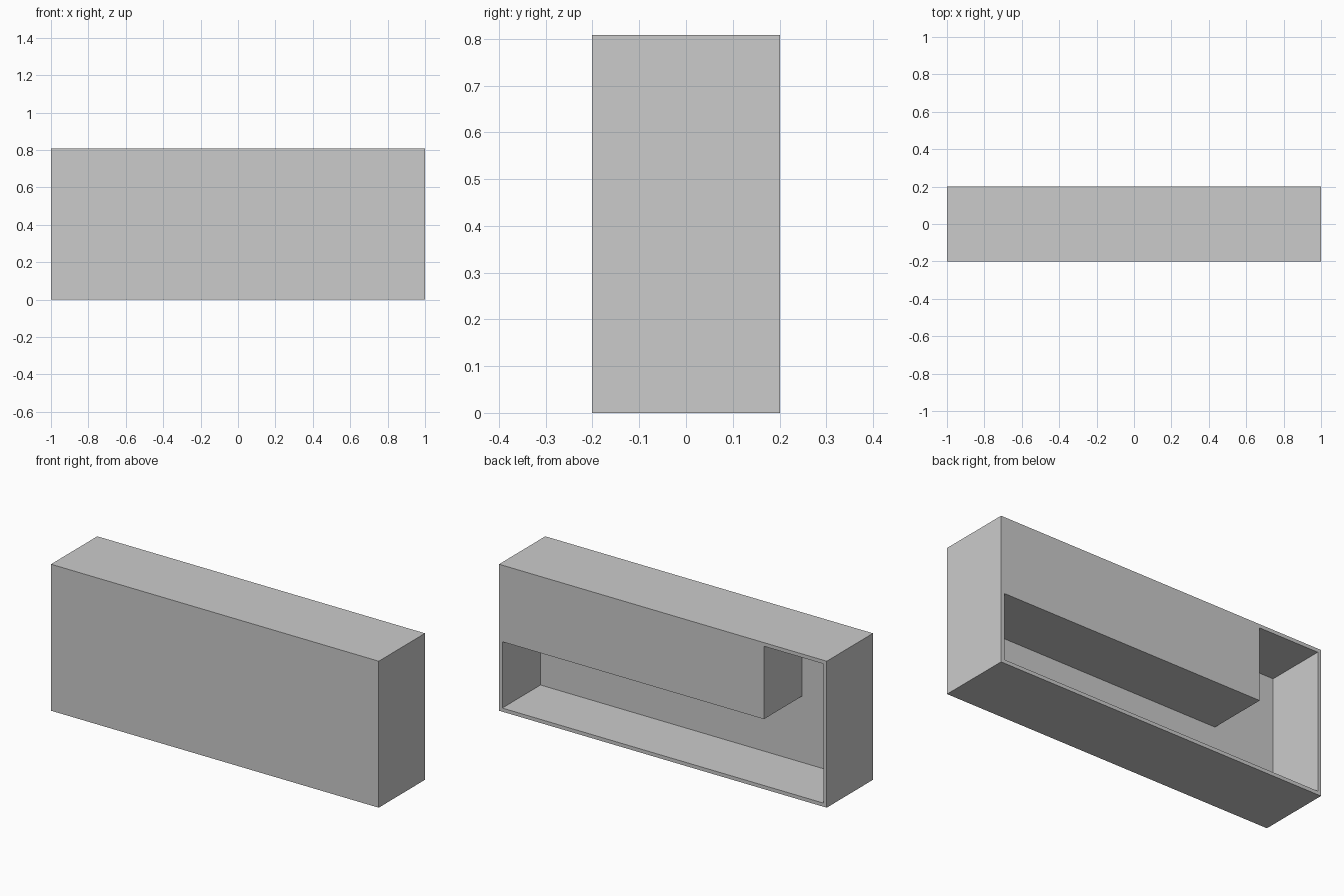
import bpy, bmesh

if "Cube" in bpy.data.objects:
    bpy.data.objects.remove(bpy.data.objects["Cube"])

W, D, H = 2.0, 0.403, 0.808   # overall size
T = 0.02                      # rim thickness
POCKET = 0.333                # recess depth from the back face
STEP_X, STEP_Z = -0.617, 0.386  # inner corner of the L-shaped recess


def extrude_profile(name, profile, y0, y1):
    """Prism from an (x, z) outline between two y positions."""
    bm = bmesh.new()
    face = bm.faces.new([bm.verts.new((x, y0, z)) for x, z in profile])
    out = bmesh.ops.extrude_face_region(bm, geom=[face])
    moved = [g for g in out["geom"] if isinstance(g, bmesh.types.BMVert)]
    bmesh.ops.translate(bm, verts=moved, vec=(0, y1 - y0, 0))
    bmesh.ops.recalc_face_normals(bm, faces=bm.faces)
    mesh = bpy.data.meshes.new(name)
    bm.to_mesh(mesh)
    bm.free()
    obj = bpy.data.objects.new(name, mesh)
    bpy.context.collection.objects.link(obj)
    return obj


# Main block
x = W / 2
body = extrude_profile("counter_body", [(-x, 0), (x, 0), (x, H), (-x, H)], -D / 2, D / 2)

# L-shaped recess open at the back
xi, top = x - T, H - T
recess = extrude_profile(
    "recess_cutter",
    [(-xi, T), (xi, T), (xi, STEP_Z), (STEP_X, STEP_Z), (STEP_X, top), (-xi, top)],
    D / 2 - POCKET, D / 2 + 0.1)
recess.hide_render = True
recess.hide_set(True)

cut = body.modifiers.new("recess", 'BOOLEAN')
cut.operation = 'DIFFERENCE'
cut.solver = 'EXACT'
cut.object = recess
